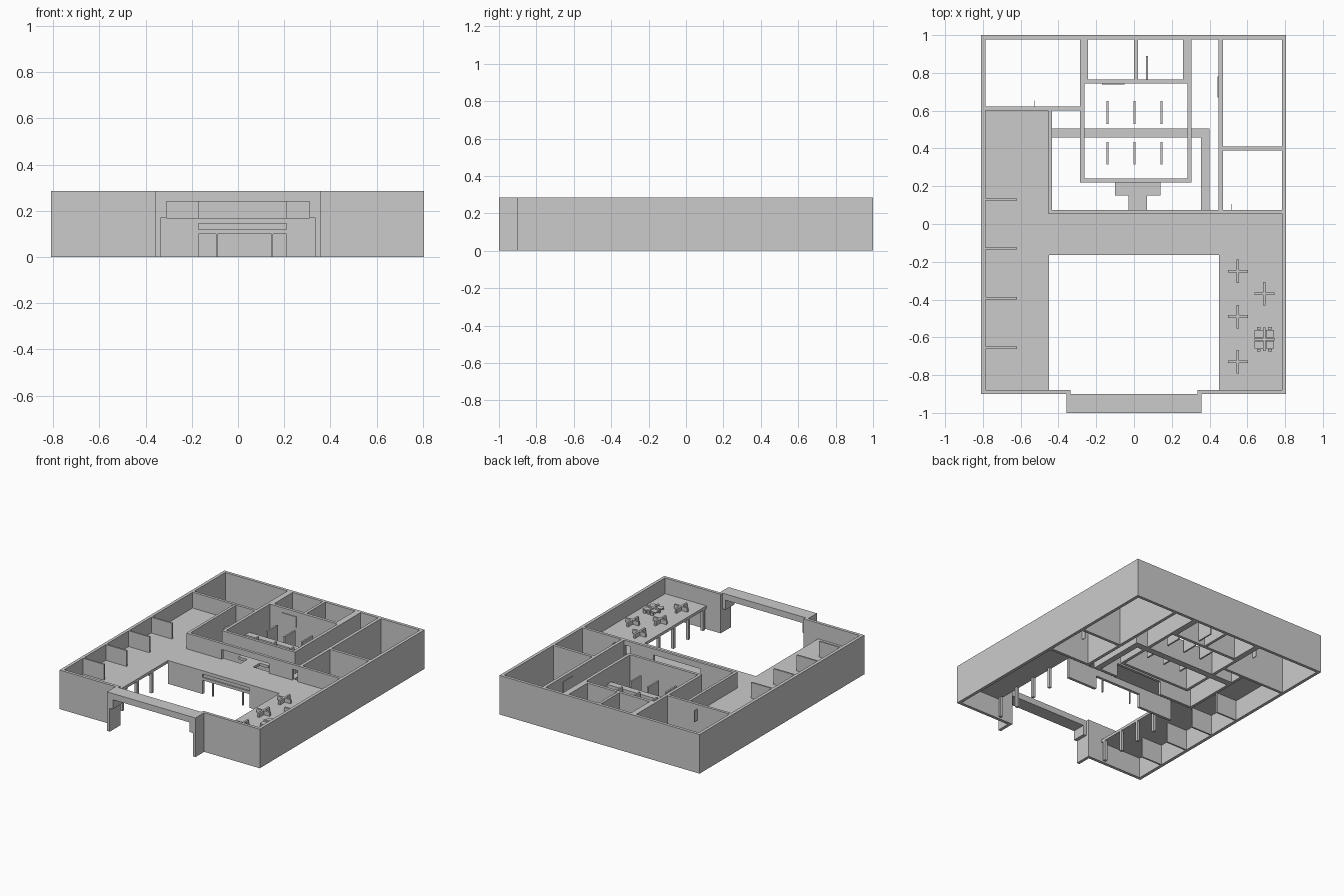
import bpy, bmesh

grey = bpy.data.materials.new("plain_grey")
grey.diffuse_color = (0.6, 0.6, 0.6, 1)

H, F, S = 0.285, 0.17, 0.15      # wall top, upper floor top, slab underside


def boxes(name, items):
    """One object from boxes given as (x0, x1, y0, y1, z0, z1)."""
    bm = bmesh.new()
    for x0, x1, y0, y1, z0, z1 in items:
        vs = bmesh.ops.create_cube(bm, size=1)["verts"]
        for v in vs:
            v.co.x = x0 if v.co.x < 0 else x1
            v.co.y = y0 if v.co.y < 0 else y1
            v.co.z = z0 if v.co.z < 0 else z1
    me = bpy.data.meshes.new(name)
    bm.to_mesh(me)
    bm.free()
    me.materials.append(grey)
    ob = bpy.data.objects.new(name, me)
    bpy.context.collection.objects.link(ob)
    return ob


# outer shell
boxes("outer_walls", [
    (-0.81, -0.787, -0.9, 1, 0, H), (0.783, 0.806, -0.9, 1, 0, H),
    (-0.787, 0.783, 0.978, 1, 0, H),
    (-0.787, -0.335, -0.9, -0.878, 0, H), (0.335, 0.783, -0.9, -0.878, 0, H)])

# entrance portal with stepped posts
portal = [(-0.357, 0.357, -1, -0.9, 0.24, H)]
for s in (-1, 1):
    a, b = sorted((s * 0.335, s * 0.357)), sorted((s * 0.31, s * 0.357))
    portal += [(*a, -1, -0.9, 0, F), (*b, -1, -0.9, F, 0.24)]
boxes("entrance_portal", portal)

# upper floor around the courtyard
boxes("upper_floor", [
    (-0.79, -0.45, -0.88, 0.6, S, F),
    (-0.45, 0.45, -0.165, 0.06, S, F),
    (0.45, 0.785, -0.88, 0.06, S, F)])
boxes("bridge_floor", [(-0.1, 0.14, 0.15, 0.22, S, F),
                       (-0.03, 0.07, 0.07, 0.15, S, F)])

# courtyard columns
boxes("courtyard_columns", [
    (s * 0.46 - 0.01, s * 0.46 + 0.01, y, y + 0.02, 0, S)
    for s in (-1, 1) for y in (-0.86, -0.69, -0.52, -0.35)])

# courtyard rear wall with wide doorway and a slot above it
boxes("courtyard_wall", [
    (-0.45, -0.17, -0.165, -0.145, 0, S), (0.21, 0.45, -0.165, -0.145, 0, S),
    (-0.17, 0.21, -0.165, -0.145, 0.1, 0.12),
    (-0.17, 0.21, -0.155, -0.145, 0.12, S), (-0.17, 0.21, -0.165, -0.155, 0.145, S)])
boxes("door_posts", [(x, x + 0.008, -0.16, -0.15, 0, 0.1) for x in (-0.096, 0.144)])

# long wall with openings on both storeys
boxes("gallery_wall", [
    (-0.455, -0.17, 0.055, 0.075, 0, H), (0.21, 0.4, 0.055, 0.075, 0, H),
    (0.44, 0.785, 0.055, 0.075, 0, H),
    (-0.17, 0.21, 0.055, 0.075, 0.24, H), (0.4, 0.44, 0.055, 0.075, 0.25, H),
    (-0.17, 0.21, 0.055, 0.075, 0.1, F), (0.4, 0.44, 0.055, 0.075, 0.1, F)])

# full-height room walls
boxes("room_walls", [
    (-0.455, -0.435, 0.07, 0.6, 0, H), (-0.79, -0.265, 0.602, 0.622, 0, H),
    (-0.285, -0.263, 0.22, 0.76, 0, H), (0.283, 0.305, 0.22, 0.76, 0, H),
    (-0.265, 0.285, 0.22, 0.24, 0, H), (-0.285, 0.305, 0.743, 0.765, 0, H),
    (-0.285, -0.243, 0.765, 0.98, 0, H), (0.26, 0.305, 0.765, 0.98, 0, H),
    (0, 0.02, 0.765, 0.98, 0, H), (0.447, 0.47, 0.07, 0.98, 0, H),
    (0.47, 0.785, 0.39, 0.411, 0, H)])

# ground storey walls
boxes("lower_walls", [
    (-0.435, 0.4, 0.457, 0.505, 0, F), (0.355, 0.4, 0.07, 0.46, 0, F)])

# partitions in the left wing, on both storeys
boxes("wing_partitions", [
    (-0.79, -0.62, y - 0.006, y + 0.006, z0, z1)
    for y in (0.13, -0.13, -0.393, -0.655) for z0, z1 in ((F, H), (0, S))])

# free-standing panels in the central room
boxes("display_panels", [
    (x - 0.006, x + 0.006, y, y + 0.12, 0.06, 0.2)
    for x in (-0.14, 0.003, 0.145) for y in (0.315, 0.53)])

# open door leaves
boxes("door_leaves", [
    (0.063, 0.073, 0.765, 0.89, 0.02, 0.2), (-0.528, -0.524, 0.62, 0.655, F, 0.25),
    (0.516, 0.52, 0.07, 0.105, F, 0.25), (-0.17, -0.05, 0.738, 0.745, F, 0.25),
    (0.443, 0.447, 0.67, 0.78, F, 0.25)])

# crossed desk dividers in the right wing
cross = []
for x, y in ((0.55, -0.25), (0.55, -0.49), (0.55, -0.73), (0.69, -0.37), (0.69, -0.61)):
    cross += [(x - 0.053, x + 0.053, y - 0.007, y + 0.007, F, 0.2),
              (x - 0.007, x + 0.007, y - 0.062, y + 0.062, F, 0.2)]
boxes("desk_dividers", cross)

# one furnished desk group
boxes("desk_tops", [
    (0.69 + sx * 0.03 - 0.022, 0.69 + sx * 0.03 + 0.022,
     -0.61 + sy * 0.03 - 0.02, -0.61 + sy * 0.03 + 0.02, 0.186, 0.192)
    for sx in (-1, 1) for sy in (-1, 1)])
boxes("chairs", [
    (0.69 + sx * 0.03 - 0.01, 0.69 + sx * 0.03 + 0.01,
     -0.61 + sy * 0.058 - 0.006, -0.61 + sy * 0.058 + 0.006, F, 0.19)
    for sx in (-1, 1) for sy in (-1, 1)])
